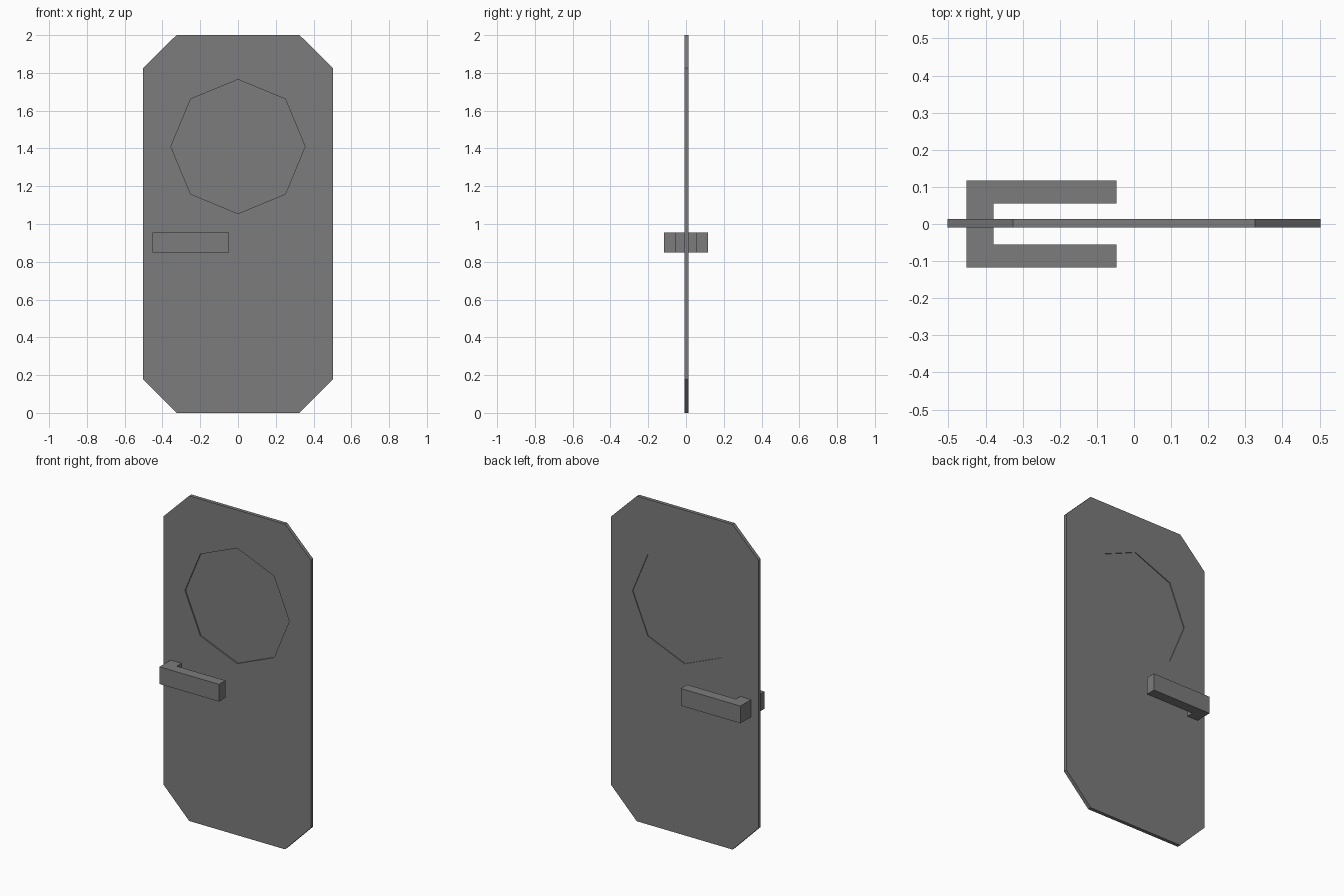
import bpy, bmesh
from math import cos, sin, pi

if "Cube" in bpy.data.objects:
    bpy.data.objects.remove(bpy.data.objects["Cube"])

dark = bpy.data.materials.new("dark_grey")
dark.diffuse_color = (0.2, 0.2, 0.2, 1)
dark.use_nodes = True
dark.node_tree.nodes["Principled BSDF"].inputs["Base Color"].default_value = dark.diffuse_color


def make(name, bm):
    bmesh.ops.recalc_face_normals(bm, faces=bm.faces)
    mesh = bpy.data.meshes.new(name)
    bm.to_mesh(mesh)
    bm.free()
    mesh.materials.append(dark)
    obj = bpy.data.objects.new(name, mesh)
    bpy.context.collection.objects.link(obj)
    return obj


def prism(name, points, axis, lo, hi):
    """Extrude a 2D outline along y (x,z points) or z (x,y points)."""
    bm = bmesh.new()
    place = (lambda a, b: (a, lo, b)) if axis == 'Y' else (lambda a, b: (a, b, lo))
    face = bm.faces.new([bm.verts.new(place(a, b)) for a, b in points])
    new = bmesh.ops.extrude_face_region(bm, geom=[face], use_keep_orig=True)['geom']
    move = (0, hi - lo, 0) if axis == 'Y' else (0, 0, hi - lo)
    bmesh.ops.translate(bm, vec=move,
                        verts=[v for v in new if isinstance(v, bmesh.types.BMVert)])
    return make(name, bm)


def octagon(r):
    return [(r * cos(i * pi / 4), 1.41 + r * sin(i * pi / 4)) for i in range(8)]


# Door slab with clipped corners
outline = [(-0.326, 0), (0.326, 0), (0.502, 0.178), (0.502, 1.826),
           (0.326, 2), (-0.326, 2), (-0.502, 1.826), (-0.502, 0.178)]
door = prism("door_panel", outline, 'Y', -0.009, 0.013)

# Octagonal window opening
cutter = prism("window_cutter", octagon(0.355), 'Y', -0.1, 0.1)
cutter.hide_render = True
cutter.hide_set(True)
cut = door.modifiers.new("window_hole", 'BOOLEAN')
cut.operation = 'DIFFERENCE'
cut.solver = 'EXACT'
cut.object = cutter

# Window pane, slightly recessed on both sides
prism("window_pane", octagon(0.355), 'Y', -0.001, 0.008)

# U-shaped handle wrapping both faces of the door
handle = [(-0.452, -0.117), (-0.047, -0.117), (-0.047, -0.055), (-0.378, -0.055),
          (-0.378, 0.055), (-0.047, 0.055), (-0.047, 0.117), (-0.452, 0.117)]
prism("door_handle", handle, 'Z', 0.85, 0.956)
